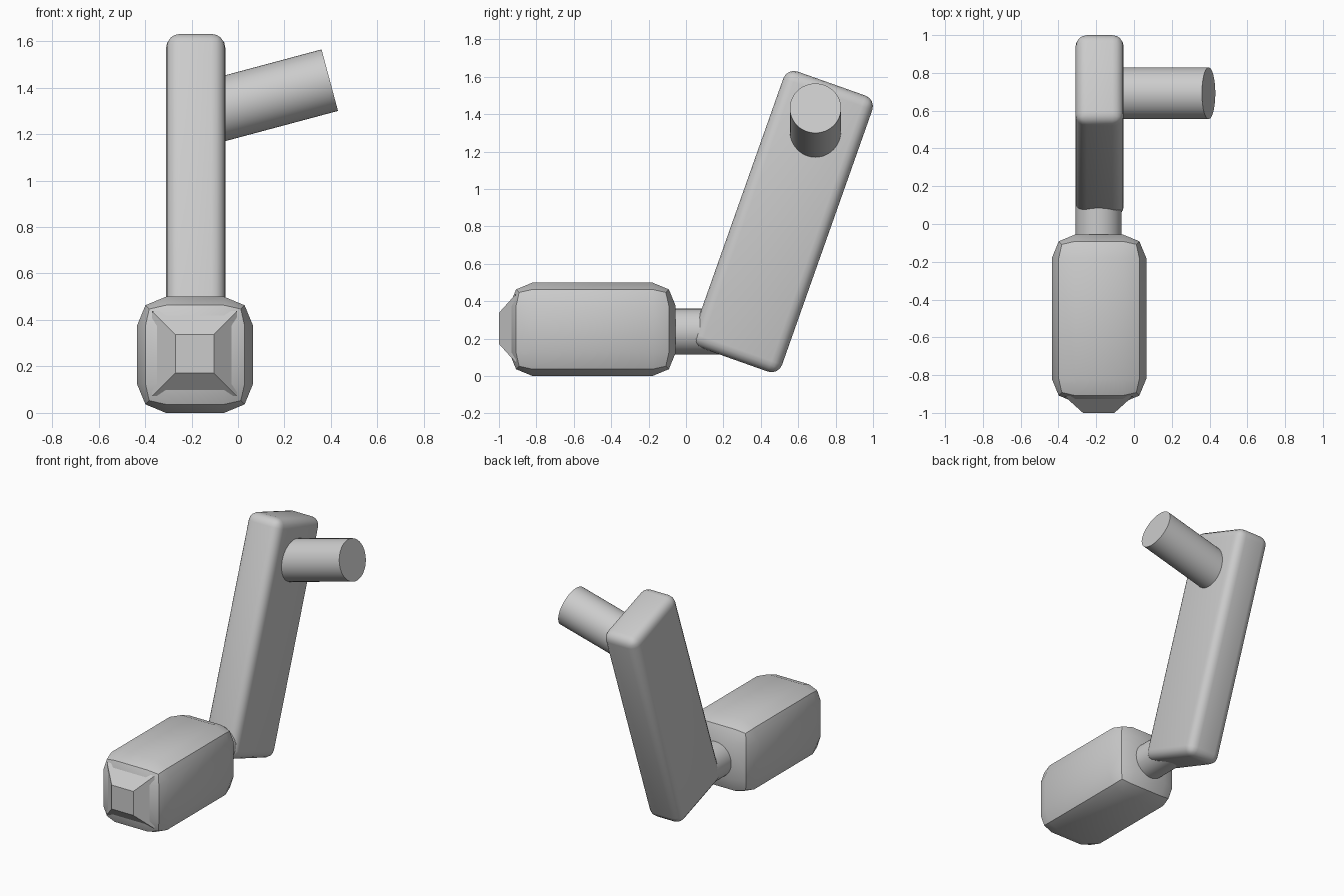
import bpy
import bmesh
from math import radians
from mathutils import Matrix, Vector

old = bpy.data.objects.get("Cube")
if old:
    bpy.data.objects.remove(old, do_unlink=True)

grey = bpy.data.materials.new("plain grey")
grey.use_nodes = True
colour = (0.6, 0.6, 0.6, 1)
grey.diffuse_color = colour
grey.node_tree.nodes["Principled BSDF"].inputs["Base Color"].default_value = colour


def finish(bm, name, smooth=True):
    """Turn a bmesh into a shaded object."""
    bmesh.ops.recalc_face_normals(bm, faces=bm.faces)
    mesh = bpy.data.meshes.new(name)
    bm.to_mesh(mesh)
    bm.free()
    mesh.materials.append(grey)
    obj = bpy.data.objects.new(name, mesh)
    bpy.context.collection.objects.link(obj)
    if smooth:
        bpy.ops.object.select_all(action="DESELECT")
        obj.select_set(True)
        bpy.context.view_layer.objects.active = obj
        bpy.ops.object.shade_smooth_by_angle(angle=radians(30))
    return obj


def rounded_box(name, centre, size, bevel, segments, tilt=0):
    bm = bmesh.new()
    bmesh.ops.create_cube(bm, size=1)
    bmesh.ops.scale(bm, vec=size, verts=bm.verts)
    bmesh.ops.bevel(bm, geom=bm.edges[:], offset=bevel, segments=segments,
                    profile=0.5, affect="EDGES")
    bm.transform(Matrix.Translation(centre) @ Matrix.Rotation(tilt, 4, "X"))
    return finish(bm, name)


def rod(name, start, end, radius):
    start, end = Vector(start), Vector(end)
    axis = end - start
    bm = bmesh.new()
    bmesh.ops.create_cone(bm, cap_ends=True, segments=48, radius1=radius,
                          radius2=radius, depth=axis.length)
    turn = axis.to_track_quat("Z", "Y").to_matrix().to_4x4()
    bm.transform(Matrix.Translation((start + end) / 2) @ turn)
    return finish(bm, name)


def front_stud(name, centre_x, centre_z, front, back, small, large):
    """Square stud that narrows towards the front."""
    bm = bmesh.new()
    bmesh.ops.create_cube(bm, size=2)
    for v in bm.verts:
        half, y = (small, front) if v.co.y < 0 else (large, back)
        v.co = (centre_x + v.co.x * half, y, centre_z + v.co.z * half)
    return finish(bm, name, smooth=False)


# Chunky block with its tapered front stud
rounded_box("block", (-0.185, -0.5, 0.25), (0.5, 0.89, 0.5), 0.125, 2)
front_stud("front_stud", -0.187, 0.255, -1, -0.91, 0.083, 0.183)

# Short axle joining block and arm
rod("axle", (-0.187, -0.15, 0.238), (-0.187, 0.25, 0.238), 0.122)

# Leaning crank arm
rounded_box("crank_arm", (-0.182, 0.517, 0.826), (0.255, 0.505, 1.565), 0.06, 4,
            tilt=radians(-19.5))

# Grip rising from the side of the arm
rod("grip", (-0.18, 0.692, 1.278), (0.395, 0.692, 1.432), 0.137)
